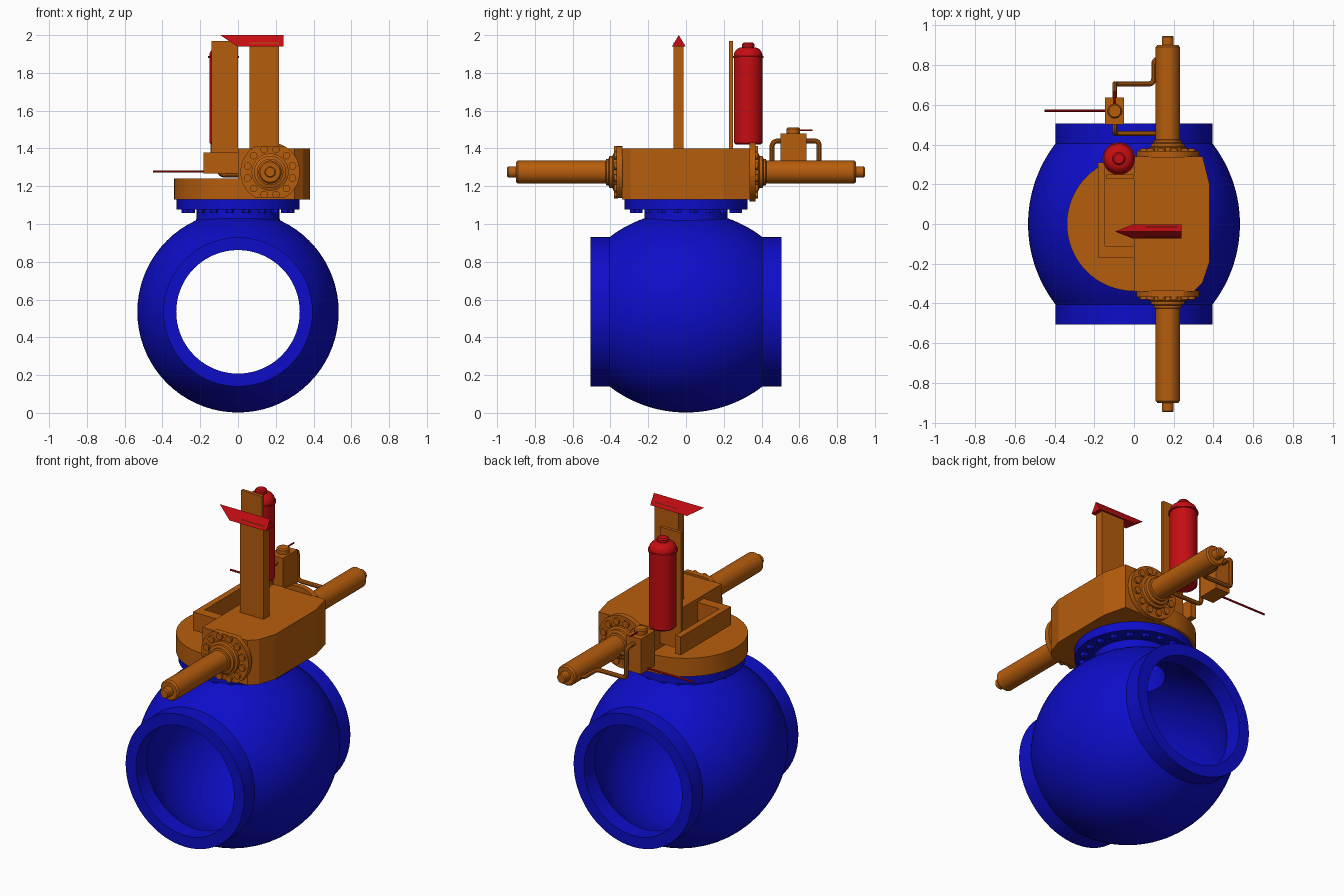
import bpy, bmesh
from math import sin, cos, pi, radians, sqrt
from mathutils import Vector, Matrix

if "Cube" in bpy.data.objects:
    bpy.data.objects.remove(bpy.data.objects["Cube"])


def material(name, rgb):
    m = bpy.data.materials.new(name)
    m.diffuse_color = (*rgb, 1)
    m.use_nodes = True
    m.node_tree.nodes["Principled BSDF"].inputs["Base Color"].default_value = m.diffuse_color
    return m


BLUE = material("blue_paint", (0.004, 0.004, 0.58))
ORANGE = material("orange_paint", (0.47, 0.11, 0.004))
RED = material("red_paint", (0.56, 0.004, 0.006))


def finish(name, bm, mat):
    bmesh.ops.remove_doubles(bm, verts=bm.verts, dist=1e-5)
    bmesh.ops.recalc_face_normals(bm, faces=bm.faces)
    me = bpy.data.meshes.new(name)
    bm.to_mesh(me)
    bm.free()
    ob = bpy.data.objects.new(name, me)
    bpy.context.collection.objects.link(ob)
    me.materials.append(mat)
    return ob


def smooth(ob):
    bpy.ops.object.select_all(action='DESELECT')
    ob.select_set(True)
    bpy.context.view_layer.objects.active = ob
    bpy.ops.object.shade_smooth_by_angle(angle=radians(32))


def lathe(name, profile, mat, loc=(0, 0, 0), tilt=0, segs=48):
    """Revolve (radius, height) points about z, then tilt about x."""
    bm = bmesh.new()
    pts = [(0, profile[0][1])] + list(profile) + [(0, profile[-1][1])]
    vs = [bm.verts.new((r, 0, z)) for r, z in pts]
    es = [bm.edges.new(p) for p in zip(vs, vs[1:])]
    bmesh.ops.spin(bm, geom=vs + es, cent=(0, 0, 0), axis=(0, 0, 1), angle=2 * pi, steps=segs)
    bm.transform(Matrix.Translation(loc) @ Matrix.Rotation(tilt, 4, 'X'))
    ob = finish(name, bm, mat)
    smooth(ob)
    return ob


def prism(name, outline, lo, hi, mat, axis='z'):
    """Extrude an outline along z (outline in xy) or y (outline in xz)."""
    bm = bmesh.new()
    place = (lambda a, b, h: (a, b, h)) if axis == 'z' else (lambda a, b, h: (a, h, b))
    f = bm.faces.new([bm.verts.new(place(a, b, lo)) for a, b in outline])
    ext = bmesh.ops.extrude_face_region(bm, geom=[f])["geom"]
    bmesh.ops.translate(bm, verts=[v for v in ext if isinstance(v, bmesh.types.BMVert)],
                        vec=place(0, 0, hi - lo))
    return finish(name, bm, mat)


def box(name, x, y, z, mat):
    return prism(name, [(x[0], y[0]), (x[1], y[0]), (x[1], y[1]), (x[0], y[1])], *z, mat)


def pipe(name, pts, radius, mat, bend=0.035):
    """Round tube through the points with rounded corners."""
    pts = [Vector(p) for p in pts]
    path = [pts[0]]
    for a, b, c in zip(pts, pts[1:], pts[2:]):
        p, q = b + (a - b).normalized() * bend, b + (c - b).normalized() * bend
        path += [p.lerp(b, t).lerp(b.lerp(q, t), t) for t in [i / 6 for i in range(7)]]
    path.append(pts[-1])
    cu = bpy.data.curves.new(name, 'CURVE')
    cu.dimensions, cu.bevel_depth, cu.bevel_resolution, cu.use_fill_caps = '3D', radius, 3, True
    sp = cu.splines.new('POLY')
    sp.points.add(len(path) - 1)
    for s, p in zip(sp.points, path):
        s.co = (*p, 1)
    cu.materials.append(mat)
    ob = bpy.data.objects.new(name, cu)
    bpy.context.collection.objects.link(ob)
    bpy.ops.object.select_all(action='DESELECT')
    ob.select_set(True)
    bpy.context.view_layer.objects.active = ob
    bpy.ops.object.convert(target='MESH')
    smooth(bpy.context.object)


def combine(ob, other, op):
    m = ob.modifiers.new(op, 'BOOLEAN')
    m.operation, m.object, m.solver = op, other, 'EXACT'
    bpy.context.view_layer.objects.active = ob
    bpy.ops.object.modifier_apply(modifier=m.name)
    bpy.data.objects.remove(other)


def barrel(end_r, mid_r, half, end):
    """Straight pipe ends joined by a bulging arc."""
    sag = mid_r - end_r
    R = (half ** 2 + sag ** 2) / (2 * sag)
    ys = [half * (i / 16 - 1) for i in range(33)]
    arc = [(mid_r - R + sqrt(R * R - y * y), y) for y in ys]
    return [(end_r, -end)] + arc + [(end_r, end)]


# Valve body: hollow barrel with a bored neck and flange
ZB = 0.535
body = lathe("valve_body", barrel(0.395, 0.533, 0.405, 0.505), BLUE, (0, 0, ZB), pi / 2, 72)
neck = lathe("neck", [(0.25, 0.9), (0.22, 1.03), (0.22, 1.078), (0.325, 1.078), (0.325, 1.131)], BLUE, segs=72)
combine(body, neck, 'UNION')
combine(body, lathe("bore", barrel(0.327, 0.46, 0.4, 0.6), BLUE, (0, 0, ZB), pi / 2, 72), 'DIFFERENCE')
combine(body, lathe("neck_bore", [(0.17, 0.8), (0.17, 1.2)], BLUE), 'DIFFERENCE')
smooth(body)

# Bolt heads under the flange
for i in range(20):
    a = 2 * pi * (i + 0.5) / 20
    lathe(f"flange_bolt_{i}", [(0.022, 1.057), (0.022, 1.08)], BLUE,
          (0.28 * cos(a), 0.28 * sin(a), 0), segs=6)

# Round bonnet and actuator housing
lathe("bonnet_disc", [(0.338, 1.13), (0.338, 1.24)], ORANGE, segs=64)
prism("actuator_housing", [(0, -0.34), (0.30, -0.34), (0.345, -0.295), (0.38, -0.19), (0.38, 0.2),
                           (0.345, 0.34), (0, 0.34)], 1.13, 1.40, ORANGE)

# Bracket frame beside the housing, and the tank back plate
prism("bracket_frame", [(0, -0.17), (-0.182, -0.17), (-0.182, 0.31), (-0.145, 0.31),
                        (-0.145, -0.11), (0, -0.11)], 1.268, 1.378, ORANGE)
box("tank_plate", (-0.14, 0), (0.228, 0.248), (1.268, 1.97), ORANGE)

# Actuator cylinders at both ends
XC, ZC = 0.17, 1.275
for side, sgn in (("front", -1), ("back", 1)):
    limit = 0.137 if sgn < 0 else 0.16
    ring = [(XC + 0.157 * cos(2 * pi * i / 48),
             ZC + max(-limit, min(limit, 0.157 * sin(2 * pi * i / 48)))) for i in range(48)]
    prism(f"{side}_cylinder_flange", ring, sgn * 0.335, sgn * 0.368, ORANGE, 'y')
    tilt = -sgn * pi / 2
    lathe(f"{side}_cylinder", [(0.098, 0.36), (0.098, 0.385), (0.085, 0.39), (0.085, 0.405), (0.07, 0.41),
                               (0.07, 0.422), (0.061, 0.425), (0.061, 0.89), (0.053, 0.9), (0.03, 0.9),
                               (0.03, 0.94), (0.024, 0.947)], ORANGE, (XC, 0, ZC), tilt)
    for i in range(12):
        a = 2 * pi * (i + 0.5) / 12
        lathe(f"{side}_cylinder_bolt_{i}", [(0.02, 0.36), (0.02, 0.38)], ORANGE,
              (XC + 0.123 * cos(a), 0, ZC + 0.123 * sin(a)), tilt, 12)

# Indicator post with arrow-shaped cap
box("indicator_post", (0.06, 0.217), (-0.065, -0.012), (1.40, 1.96), ORANGE)
bm = bmesh.new()
for x, y, z in [(-0.095, -0.038, 2.0), (0.24, -0.038, 2.0), (-0.005, -0.074, 1.94), (-0.005, -0.002, 1.94),
                (0.24, -0.074, 1.94), (0.24, -0.002, 1.94)]:
    bm.verts.new((x, y, z))
bmesh.ops.convex_hull(bm, input=bm.verts)
finish("indicator_arrow", bm, RED)

# Red pressure tank
dome = [(0.03 + 0.046 * cos(a), 1.89 + 0.046 * sin(a)) for a in [pi / 2 * i / 6 for i in range(7)]]
lathe("pressure_tank", [(0.068, 1.422), (0.076, 1.43), (0.076, 1.878), (0.082, 1.88), (0.082, 1.888), (0.076, 1.89)]
      + dome[1:] + [(0.033, 1.938), (0.033, 1.952), (0.025, 1.96)], RED, (-0.076, 0.329, 0))

# Control valve block with knob and levers
box("control_block", (-0.145, -0.05), (0.5, 0.637), (1.268, 1.48), ORANGE)
lathe("control_knob", [(0.036, 1.475), (0.036, 1.503), (0.03, 1.51)], ORANGE, (-0.097, 0.568, 0), segs=24)
pipe("small_lever", [(-0.097, 0.58, 1.496), (-0.097, 0.67, 1.496)], 0.005, RED)
pipe("long_lever", [(-0.14, 0.57, 1.278), (-0.45, 0.57, 1.278)], 0.006, RED)

# Pipes between control block and back cylinder
ZP = 1.258
pipe("inner_pipe", [(0.13, 0.455, ZP), (-0.097, 0.455, ZP), (-0.097, 0.455, 1.44), (-0.097, 0.51, 1.44)],
     0.013, ORANGE)
pipe("outer_pipe", [(0.13, 0.83, ZP), (0.1, 0.83, ZP), (0.1, 0.705, ZP), (-0.097, 0.705, ZP),
                    (-0.097, 0.705, 1.44), (-0.097, 0.63, 1.44)], 0.013, ORANGE, 0.028)
